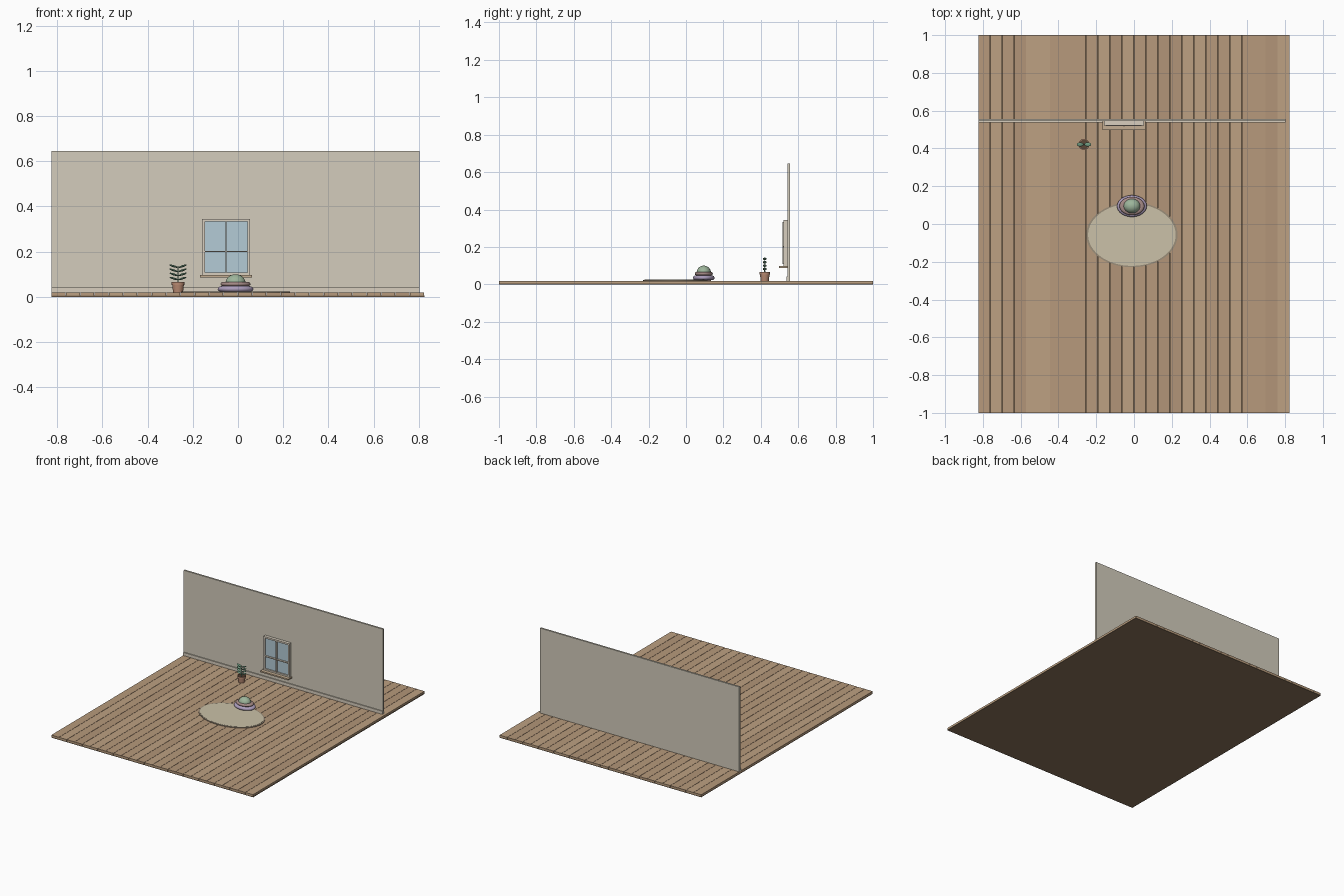
import bpy, bmesh, math, random
from mathutils import Vector, Matrix

if "Cube" in bpy.data.objects:
    bpy.data.objects.remove(bpy.data.objects["Cube"])

random.seed(4)
CX = -0.011          # middle of the room arrangement
FLOOR = 0.019        # top of the planks


def mat(name, hexcol):
    m = bpy.data.materials.new(name)
    c = [int(hexcol[i:i + 2], 16) / 255 for i in (0, 2, 4)]
    m.diffuse_color = [v / 12.92 if v < 0.04 else ((v + 0.055) / 1.055) ** 2.4 for v in c] + [1]
    m.use_nodes = True
    m.node_tree.nodes["Principled BSDF"].inputs["Base Color"].default_value = m.diffuse_color
    return m


WOODS = [mat("wood_%d" % i, h) for i, h in enumerate(("B79A7C", "BDA182", "B29578"))]
SUBFLOOR = mat("subfloor", "8A745C")
WALL = mat("wall_paint", "D3CCBC")
TRIM = mat("trim", "D8CFBF")
SILL = mat("sill_wood", "C4AE92")
GLASS = mat("glass", "B4CBD6")
RUG = mat("rug_wool", "CBC1A8")
RUG_EDGE = mat("rug_edge", "9C8E7A")
LILAC = mat("lilac", "AC9DBC")
MAUVE = mat("mauve", "A58A86")
SAGE = mat("sage", "9DB59B")
CLAY = mat("clay", "B98A72")
SOIL = mat("soil", "5A4636")
LEAF = mat("leaf", "6F9A80")


def finish(name, bm, material, smooth=False):
    me = bpy.data.meshes.new(name)
    bmesh.ops.recalc_face_normals(bm, faces=bm.faces)
    bm.to_mesh(me)
    bm.free()
    ob = bpy.data.objects.new(name, me)
    bpy.context.collection.objects.link(ob)
    me.materials.append(material)
    if smooth:
        bpy.ops.object.select_all(action='DESELECT')
        ob.select_set(True)
        bpy.context.view_layer.objects.active = ob
        bpy.ops.object.shade_smooth_by_angle(angle=math.radians(35))
    return ob


def box(name, x, y, z, material):
    bm = bmesh.new()
    bmesh.ops.create_cube(bm, size=1)
    for v in bm.verts:
        v.co = Vector([(r[0] + r[1]) / 2 + c * (r[1] - r[0]) for r, c in zip((x, y, z), v.co)])
    return finish(name, bm, material)


def lathe(name, profile, centre, material, sy=1.0, n=48):
    """Spin (radius, z) pairs round z, squashing depth by sy."""
    bm = bmesh.new()
    vs = [bm.verts.new((r, 0, z)) for r, z in profile]
    es = [bm.edges.new(p) for p in zip(vs, vs[1:])]
    bmesh.ops.spin(bm, geom=vs + es, cent=(0, 0, 0), axis=(0, 0, 1),
                   angle=2 * math.pi, steps=n, use_duplicate=False)
    bmesh.ops.remove_doubles(bm, verts=bm.verts, dist=1e-5)
    for v in bm.verts:
        v.co = Vector((v.co.x + centre[0], v.co.y * sy + centre[1], v.co.z))
    return finish(name, bm, material, True)


def bulge(r, h, z, k=10, inner=0.0):
    """Rounded cushion profile of radius r + h and half height h."""
    arc = [(r + h * 1.6 * math.cos(a), z + h * math.sin(a))
           for a in (-math.pi / 2 + math.pi * i / k for i in range(k + 1))]
    return [(inner, z - h)] + arc + [(inner, z + h)]


# floor: subfloor slab and planks running front to back
X0, X1, COUNT = -0.824, 0.824, 26
box("subfloor", (X0, X1), (-1, 1), (0, 0.006), SUBFLOOR)
pitch = (X1 - X0) / COUNT
for i in range(COUNT):
    a = X0 + i * pitch
    box("plank_%02d" % i, (a, a + pitch - 0.002), (-1, 1), (0.006, FLOOR), random.choice(WOODS))

# back wall and baseboard
WX = (-0.824, 0.803)
box("wall", WX, (0.544, 0.557), (FLOOR, 0.645), WALL)
box("baseboard", WX, (0.537, 0.544), (FLOOR, 0.042), TRIM)

# window: frame, glass, muntins and sill
L, R, B, T, W = -0.159, 0.053, 0.096, 0.345, 0.012
FY = (0.522, 0.544)
box("window_left_stile", (L, L + W), FY, (B, T), TRIM)
box("window_right_stile", (R - W, R), FY, (B, T), TRIM)
box("window_top_rail", (L + W, R - W), FY, (T - W, T), TRIM)
box("window_bottom_rail", (L + W, R - W), FY, (B, B + W), TRIM)
box("window_glass", (L + W, R - W), (0.532, 0.543), (B + W, T - W), GLASS)
mid = (L + R) / 2
box("window_vertical_muntin", (mid - 0.003, mid + 0.003), (0.517, 0.533), (B + W, T - W), TRIM)
box("window_cross_muntin", (L + W, R - W), (0.518, 0.533), (0.198, 0.204), TRIM)
box("window_sill", (-0.167, 0.062), (0.497, 0.544), (0.087, 0.097), SILL)

# oval rug with a bound edge
RC = (CX, -0.057)
lathe("rug_edge", [(0, FLOOR), (0.242, FLOOR), (0.242, 0.023), (0, 0.023)], RC, RUG_EDGE, 0.71, 64)
lathe("rug", [(0, 0.022), (0.232, 0.022), (0.232, 0.0245), (0, 0.0245)], RC, RUG, 0.71, 64)

# stacked domed cushion on the rug
DC = (CX, 0.095)
lathe("cushion_foot", [(0, FLOOR), (0.052, FLOOR), (0.06, 0.03), (0, 0.03)], DC, MAUVE, 0.73)
lathe("cushion_base", bulge(0.058, 0.013, 0.035), DC, LILAC, 0.73)
lathe("cushion_band", bulge(0.05, 0.010, 0.057), DC, MAUVE, 0.73)
dome = [(0, 0.06)] + [(0.044 * math.cos(a), 0.062 + 0.038 * math.sin(a))
                      for a in (math.pi / 2 * i / 10 for i in range(10))] + [(0, 0.1)]
lathe("cushion_dome", dome, DC, SAGE, 0.87)

# potted plant: pot, soil, stem
PC = (-0.265, 0.421)
lathe("pot", [(0, FLOOR), (0.022, FLOOR), (0.0255, 0.053), (0.029, 0.053), (0.029, 0.066),
              (0.025, 0.066), (0.025, 0.058), (0, 0.058)], PC, CLAY, n=32)
lathe("soil", [(0, 0.057), (0.025, 0.057), (0.025, 0.061), (0, 0.061)], PC, SOIL, n=32)
lathe("stem", [(0, 0.06), (0.003, 0.06), (0.002, 0.137), (0, 0.137)], PC, LEAF, n=10)

# leaf pairs: flattened ellipsoids rising outwards
for tier, z in enumerate((0.078, 0.096, 0.114, 0.132)):
    for side in (-1, 1):
        bm = bmesh.new()
        bmesh.ops.create_uvsphere(bm, u_segments=16, v_segments=8, radius=1)
        size = Matrix.Diagonal((0.019, 0.0105, 0.0045, 1))
        tilt = Matrix.Rotation(-side * math.radians(18 if side > 0 else -14), 4, 'Y')
        if side < 0:
            tilt = Matrix.Rotation(math.radians(18), 4, 'Y')
        place = Matrix.Translation((PC[0] + side * 0.02, PC[1], z + 0.004))
        bmesh.ops.transform(bm, matrix=place @ tilt @ size, verts=bm.verts)
        finish("leaf_%d_%s" % (tier, "right" if side > 0 else "left"), bm, LEAF, True)
